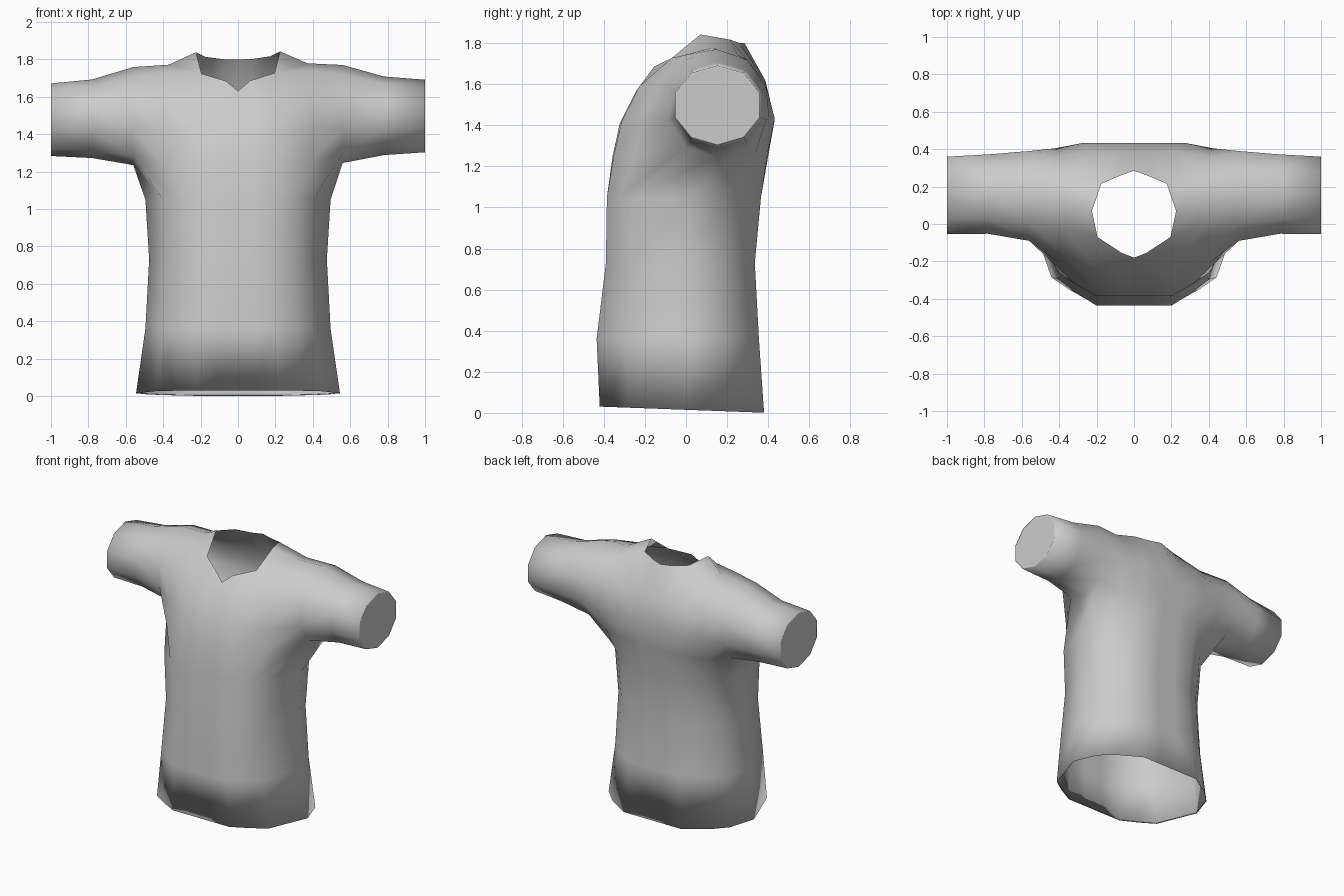
import bpy, bmesh, math

if "Cube" in bpy.data.objects:
    bpy.data.objects.remove(bpy.data.objects["Cube"])

bm = bmesh.new()


def verts(points):
    return [bm.verts.new(p) for p in points]


def strip(a, b):
    # quads between two rows of equal length
    for i in range(len(a) - 1):
        bm.faces.new((a[i], a[i + 1], b[i + 1], b[i]))


def body_row(z, w, yf, yb, tilt=0.0):
    # half cross-section of the torso, front centre -> side -> back centre
    shape = [(0, yf), (.15, yf), (.41, yf), (.63, .84 * yf), (.81, .68 * yf),
             (1, .01), (.885, .49 * yb), (.71, .74 * yb), (.42, yb),
             (.15, yb), (0, yb)]
    return verts([(x * w, y, z - tilt * y) for x, y in shape])


def sleeve_ring(x, cy, cz, ry, rz):
    # ten-sided ring: bottom -> front -> top -> back
    pts = []
    for k in range(10):
        a = math.radians(36 * k)
        pts.append((x, cy - ry / .951 * math.sin(a), cz - rz * math.cos(a)))
    return verts(pts)


# sleeve rings; the first is the armhole, the last a narrow rim of the end cap
rings = [sleeve_ring(.56, .15, 1.502, .24, .262),
         sleeve_ring(.78, .16, 1.49, .212, .21),
         sleeve_ring(1.0, .153, 1.487, .207, .194),
         sleeve_ring(1.0, .153, 1.487, .199, .187)]
for a, b in zip(rings, rings[1:]):
    strip(a + a[:1], b + b[:1])
bm.faces.new(rings[-1])
arm = rings[0]

# narrow hem lip and lower torso
rows = [body_row(.018, .54, -.416, .376, .037),
        body_row(.015, .545, -.42, .38, .037),
        body_row(.36, .495, -.435, .355),
        body_row(.73, .475, -.39, .335),
        body_row(1.05, .495, -.385, .365)]
for a, b in zip(rows, rows[1:]):
    strip(a, b)

# chest and back panels, each row ends on the armhole
front = [[(0, -.357, 1.25), (.08, -.357, 1.25), (.21, -.352, 1.25), (.39, -.25, 1.25)],
         [(0, -.322, 1.41), (.08, -.322, 1.41), (.21, -.312, 1.42), (.40, -.21, 1.42)],
         [(0, -.245, 1.56), (.08, -.24, 1.57), (.21, -.225, 1.59), (.39, -.15, 1.59)],
         [(0, -.18, 1.63), (.065, -.155, 1.685), (.195, -.07, 1.725), (.37, -.02, 1.735)]]
back = [[(0, .40, 1.25), (.08, .40, 1.25), (.22, .395, 1.25), (.40, .335, 1.25)],
        [(0, .432, 1.43), (.10, .432, 1.43), (.28, .432, 1.43), (.42, .405, 1.43)],
        [(0, .385, 1.62), (.09, .385, 1.62), (.24, .385, 1.61), (.39, .365, 1.60)],
        [(0, .285, 1.80), (.07, .26, 1.80), (.175, .215, 1.815), (.37, .25, 1.74)]]
F = [verts(r) + [arm[i + 1]] for i, r in enumerate(front)]
B = [verts(r) + [arm[9 - i]] for i, r in enumerate(back)]
strip(rows[-1], F[0] + [arm[0]] + B[0][::-1])
for panel in (F, B):
    for a, b in zip(panel, panel[1:]):
        strip(a, b)

# shoulder ridge beside the neck opening
ridge = verts([(.225, .07, 1.84), (.37, .13, 1.775)]) + [arm[5]]
strip(F[3][2:], ridge)
strip(ridge, B[3][2:])

# mirror to the other side and weld the centre line
dup = bmesh.ops.duplicate(bm, geom=bm.verts[:] + bm.edges[:] + bm.faces[:])["geom"]
for v in dup:
    if isinstance(v, bmesh.types.BMVert):
        v.co.x = -v.co.x
bmesh.ops.remove_doubles(bm, verts=bm.verts[:], dist=.0005)
bmesh.ops.recalc_face_normals(bm, faces=bm.faces[:])

# slight sideways lean of the sleeves
for v in bm.verts:
    if v.co.z > 1.2:
        v.co.z += .01 * v.co.x
for f in bm.faces:
    f.smooth = True

mesh = bpy.data.meshes.new("shirt")
bm.to_mesh(mesh)
bm.free()
bpy.context.collection.objects.link(bpy.data.objects.new("shirt", mesh))
